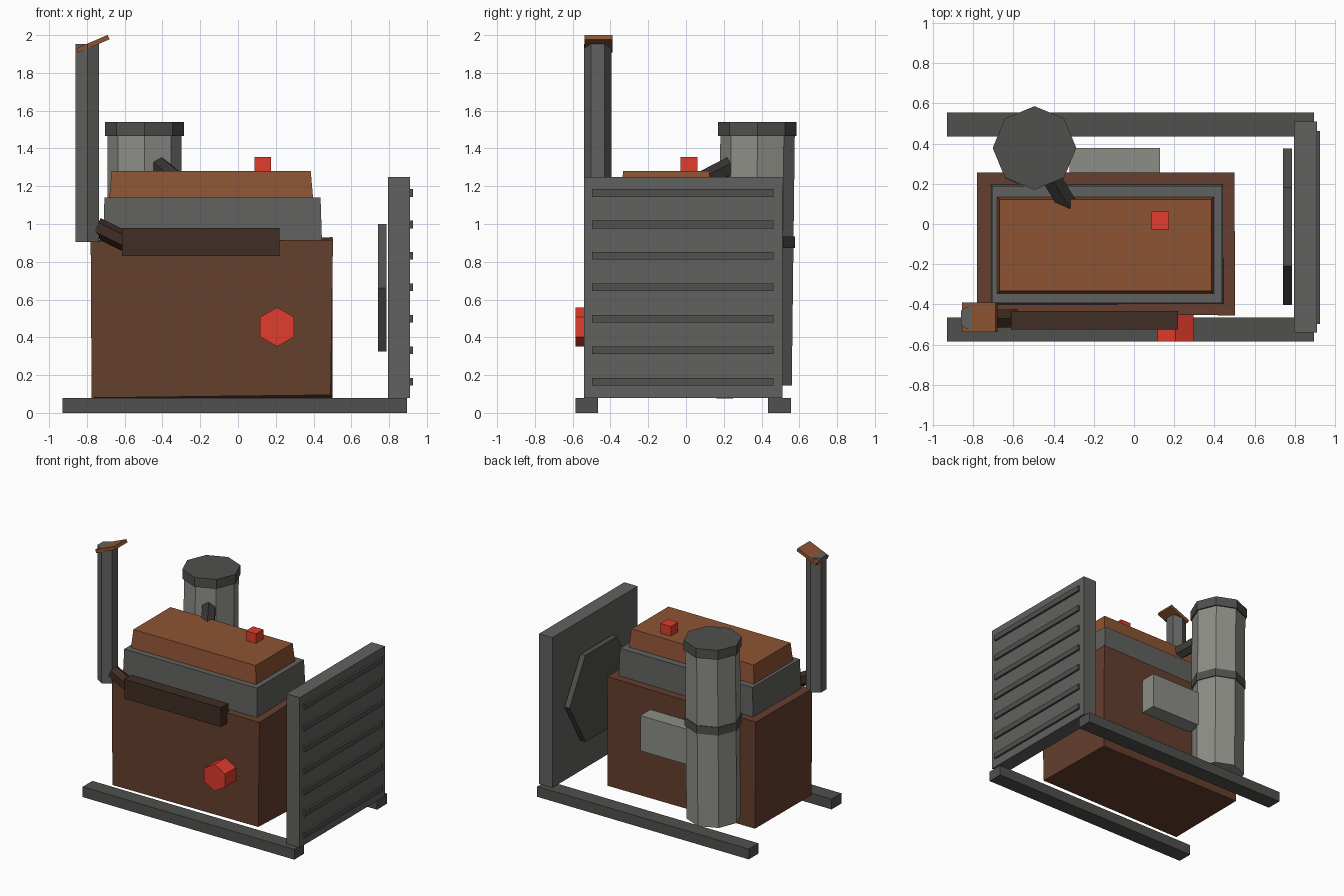
import bpy, math
from mathutils import Vector

if "Cube" in bpy.data.objects:
    bpy.data.objects.remove(bpy.data.objects["Cube"])


def material(name, rgb):
    m = bpy.data.materials.new(name)
    m.diffuse_color = (*rgb, 1)
    m.use_nodes = True
    m.node_tree.nodes["Principled BSDF"].inputs["Base Color"].default_value = m.diffuse_color
    return m


BROWN = material("brown_iron", (0.13, 0.05, 0.027))
RUST = material("rust_orange", (0.27, 0.088, 0.034))
DARK = material("burnt_brown", (0.05, 0.026, 0.018))
BLACK = material("dark_iron", (0.04, 0.036, 0.033))
STEEL = material("steel", (0.12, 0.12, 0.115))
FRAME = material("frame_grey", (0.08, 0.08, 0.075))
PALE = material("pale_grey", (0.27, 0.27, 0.245))
RED = material("red_paint", (0.75, 0.045, 0.025))


def loft(name, rings, mat):
    """Solid from a stack of equal-sized rings, capped at both ends."""
    n = len(rings[0])
    verts = [v for ring in rings for v in ring]
    faces = [list(range(n))[::-1], [len(verts) - n + i for i in range(n)]]
    for k in range(len(rings) - 1):
        a, b = k * n, (k + 1) * n
        for i in range(n):
            j = (i + 1) % n
            faces.append([a + i, a + j, b + j, b + i])
    me = bpy.data.meshes.new(name)
    me.from_pydata(verts, [], faces)
    me.materials.append(mat)
    ob = bpy.data.objects.new(name, me)
    bpy.context.collection.objects.link(ob)
    return ob


def rect(x0, x1, y0, y1, z):
    return [(x0, y0, z), (x1, y0, z), (x1, y1, z), (x0, y1, z)]


def box(name, x, y, z, mat, taper=0.0):
    t = taper
    return loft(name, [rect(*x, *y, z[0]),
                       rect(x[0] + t, x[1] - t, y[0] + t, y[1] - t, z[1])], mat)


def prism(name, p, q, r, sides, start, mat):
    """Regular prism from p to q with one corner pointing along start."""
    p, q = Vector(p), Vector(q)
    axis = (q - p).normalized()
    u = Vector(start)
    u = (u - axis * u.dot(axis)).normalized()
    w = axis.cross(u)
    ang = [2 * math.pi * i / sides for i in range(sides)]
    return loft(name, [[c + (u * math.cos(a) + w * math.sin(a)) * r for a in ang]
                       for c in (p, q)], mat)


X, Y, Z = (1, 0, 0), (0, 1, 0), (0, 0, 1)

# Skid rails
for side, y in (("front", -0.525), ("back", 0.495)):
    box(side + "_rail", (-0.93, 0.895), (y - 0.06, y + 0.06), (0, 0.08), FRAME)

# Engine block, slightly out of true, with stepped head on top
loft("engine_block", [
    [(-0.775, -0.44, 0.08), (0.49, -0.45, 0.095), (0.50, 0.25, 0.075), (-0.77, 0.25, 0.08)],
    [(-0.78, -0.44, 0.91), (0.503, -0.455, 0.915), (0.50, 0.257, 0.93), (-0.78, 0.255, 0.915)],
], BROWN)
box("cylinder_head", (-0.715, 0.445), (-0.40, 0.197), (0.89, 1.14), STEEL, 0.008)
box("valve_cover", (-0.682, 0.398), (-0.346, 0.136), (1.13, 1.28), RUST, 0.013)
box("filler_cap", (0.087, 0.175), (-0.028, 0.062), (1.27, 1.355), RED)

# Radiator with slats outside and fan inside
box("radiator", (0.795, 0.91), (-0.54, 0.51), (0.08, 1.25), STEEL)
for i in range(7):
    z = 0.165 + i * 0.1667
    box(f"radiator_slat_{i + 1}", (0.90, 0.926), (-0.497, 0.463),
        (z - 0.021, z + 0.021), FRAME)
prism("fan", (0.742, -0.014, 0.662), (0.785, -0.014, 0.662), 0.389, 6, Y, FRAME)

# Oil filter
prism("oil_filter", (0.207, -0.43, 0.455), (0.207, -0.585, 0.455), 0.104, 6, Z, RED)

# Exhaust manifold, elbow, stack and rain flap
box("exhaust_manifold", (-0.613, 0.22), (-0.525, -0.433), (0.83, 0.98), DARK)
prism("exhaust_elbow", (-0.75, -0.47, 0.985), (-0.592, -0.47, 0.905), 0.052, 6, Z, DARK)
prism("exhaust_stack", (-0.798, -0.467, 0.905), (-0.798, -0.467, 1.952), 0.073, 6, Y, STEEL)
flap = box("rain_flap", (-0.09, 0.09), (-0.074, 0.074), (-0.0125, 0.0125), RUST)
flap.location = (-0.768, -0.464, 1.954)
flap.rotation_euler = (0, -math.radians(23), 0)

# Air cleaner canister leaning a touch, with clamp band and lid
prism("air_cleaner", (-0.495, 0.363, 0.147), (-0.495, 0.379, 1.48), 0.197, 8, X, PALE)
prism("air_cleaner_band", (-0.495, 0.371, 0.872), (-0.495, 0.371, 0.935), 0.205, 8, X, FRAME)
prism("air_cleaner_lid", (-0.495, 0.378, 1.467), (-0.495, 0.378, 1.54), 0.208, 8, X, FRAME)

# Intake pipe to the valve cover, and intake box on the back
prism("intake_pipe", (-0.415, 0.235, 1.303), (-0.322, 0.083, 1.225), 0.054, 6, Z, BLACK)
box("intake_box", (-0.32, 0.13), (0.24, 0.377), (0.495, 0.77), PALE)
